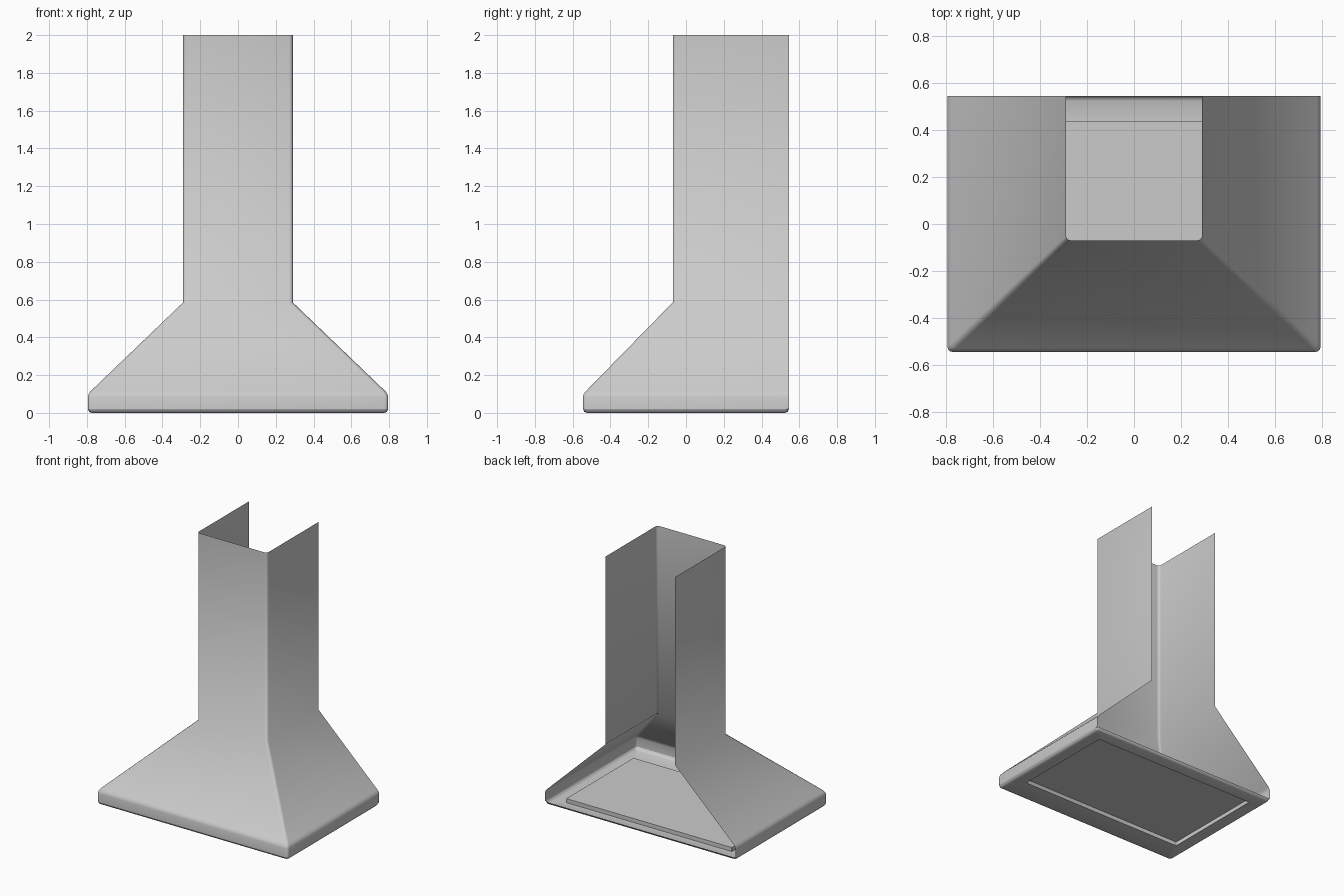
import bpy, bmesh, math

cube = bpy.data.objects.get("Cube")
if cube:
    bpy.data.objects.remove(cube, do_unlink=True)

steel = bpy.data.materials.new("brushed_steel_grey")
steel.use_nodes = True
colour = (0.6, 0.6, 0.6, 1)
steel.diffuse_color = colour
steel.node_tree.nodes["Principled BSDF"].inputs["Base Color"].default_value = colour

BACK = 0.545


def corner(cx, cy, r, start, steps=4):
    """Quarter circle of plan points, running clockwise from a start angle."""
    angles = [math.radians(start - 90 * i / steps) for i in range(steps + 1)]
    return [(cx + r * math.cos(a), cy + r * math.sin(a)) for a in angles]


def open_ring(hx, front, z, r=0.02):
    """Three-sided outline, open at the back."""
    pts = [(hx, BACK)]
    pts += corner(hx - r, front + r, r, 0)
    pts += corner(-hx + r, front + r, r, -90)
    pts += [(-hx, BACK)]
    return [(x, y, z) for x, y in pts]


def closed_ring(hx, front, back, z, r):
    """Rounded rectangle outline."""
    pts = corner(hx - r, front + r, r, 0) + corner(-hx + r, front + r, r, -90)
    pts += corner(-hx + r, back - r, r, 180) + corner(hx - r, back - r, r, 90)
    return [(x, y, z) for x, y in pts]


def loft(name, rings, closed=False, cap=False, angle=60):
    bm = bmesh.new()
    rows = [[bm.verts.new(p) for p in ring] for ring in rings]
    n = len(rows[0])
    for low, high in zip(rows, rows[1:]):
        for i in range(n if closed else n - 1):
            j = (i + 1) % n
            bm.faces.new((low[i], high[i], high[j], low[j]))
    if cap:
        bm.faces.new(rows[-1])
    mesh = bpy.data.meshes.new(name)
    bm.to_mesh(mesh)
    bm.free()
    mesh.materials.append(steel)
    obj = bpy.data.objects.new(name, mesh)
    bpy.context.collection.objects.link(obj)
    bpy.ops.object.select_all(action="DESELECT")
    obj.select_set(True)
    bpy.context.view_layer.objects.active = obj
    bpy.ops.object.shade_smooth_by_angle(angle=math.radians(angle))
    return obj


# Canopy and chimney: one sheet with a vertical skirt, sloped hood and flue
loft("canopy_and_chimney", [
    open_ring(0.795, -0.545, 0.02),
    open_ring(0.795, -0.545, 0.085),
    open_ring(0.791, -0.541, 0.1),
    open_ring(0.78, -0.53, 0.115),
    open_ring(0.29, -0.07, 0.585),
    open_ring(0.29, -0.07, 2.0),
])

# Bottom tray: rounded rim, flat border and recessed filter panel
loft("bottom_tray", [
    closed_ring(0.795, -0.545, 0.545, 0.02, 0.02),
    closed_ring(0.789, -0.539, 0.539, 0.006, 0.018),
    closed_ring(0.775, -0.525, 0.525, 0.0, 0.015),
    closed_ring(0.69, -0.36, 0.44, 0.0, 0.004),
    closed_ring(0.69, -0.36, 0.44, 0.03, 0.004),
], closed=True, cap=True)
